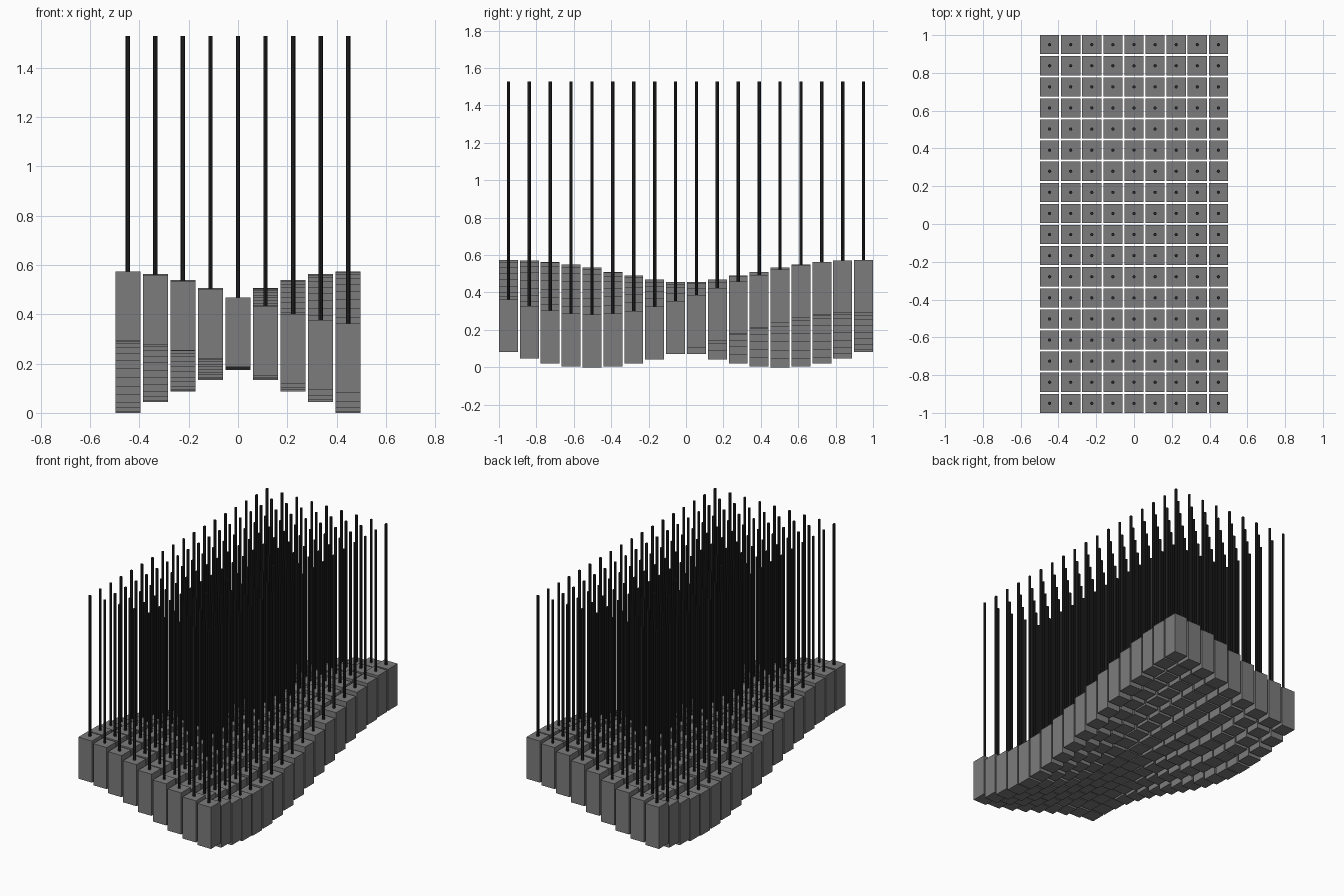
import bpy, bmesh, math
from mathutils import Matrix

if "Cube" in bpy.data.objects:
    bpy.data.objects.remove(bpy.data.objects["Cube"])

NX, NY = 9, 18
PITCH, WIDTH = 0.1117, 0.1012     # grid spacing and block width
BLOCK_H = 0.282                   # every block has the same height
ROD_TOP, ROD_R = 1.535, 0.0088    # all rods end at one level


def material(name, rgb):
    m = bpy.data.materials.new(name)
    m.diffuse_color = (*rgb, 1)
    m.use_nodes = True
    m.node_tree.nodes["Principled BSDF"].inputs["Base Color"].default_value = m.diffuse_color
    return m


grey = material("block grey", (0.2, 0.2, 0.2))
black = material("rod black", (0.02, 0.02, 0.02))


def top_height(x, y):
    """Wave surface followed by the block tops: a sag along the middle plus a twist."""
    sag = 0.013 + 0.085 * (abs(x) / 0.447) ** 2.2
    return (0.4745 - sag * math.cos(1.66 * y)
            + 0.135 * math.sin(2.95 * x) * math.sin(2.32 * y))


def make_object(name, bm, mat):
    me = bpy.data.meshes.new(name)
    bm.to_mesh(me)
    bm.free()
    me.materials.append(mat)
    ob = bpy.data.objects.new(name, me)
    bpy.context.collection.objects.link(ob)
    return ob


blocks, rods = bmesh.new(), bmesh.new()
for i in range(NX):
    for j in range(NY):
        x = (i - (NX - 1) / 2) * PITCH
        y = (j - (NY - 1) / 2) * PITCH
        top = top_height(x, y)
        # hanging block
        bmesh.ops.create_cube(blocks, size=1, matrix=Matrix.Translation(
            (x, y, top - BLOCK_H / 2)) @ Matrix.Diagonal((WIDTH, WIDTH, BLOCK_H, 1)))
        # rod from the block top up to the common level
        bmesh.ops.create_cone(rods, cap_ends=True, segments=8, radius1=ROD_R,
                              radius2=ROD_R, depth=ROD_TOP - top,
                              matrix=Matrix.Translation((x, y, (ROD_TOP + top) / 2)))

# rest the lowest block on the ground
low = min(v.co.z for v in blocks.verts)
for v in blocks.verts:
    v.co.z -= low
for v in rods.verts:
    v.co.z -= low

make_object("hanging_blocks", blocks, grey)
make_object("suspension_rods", rods, black)
